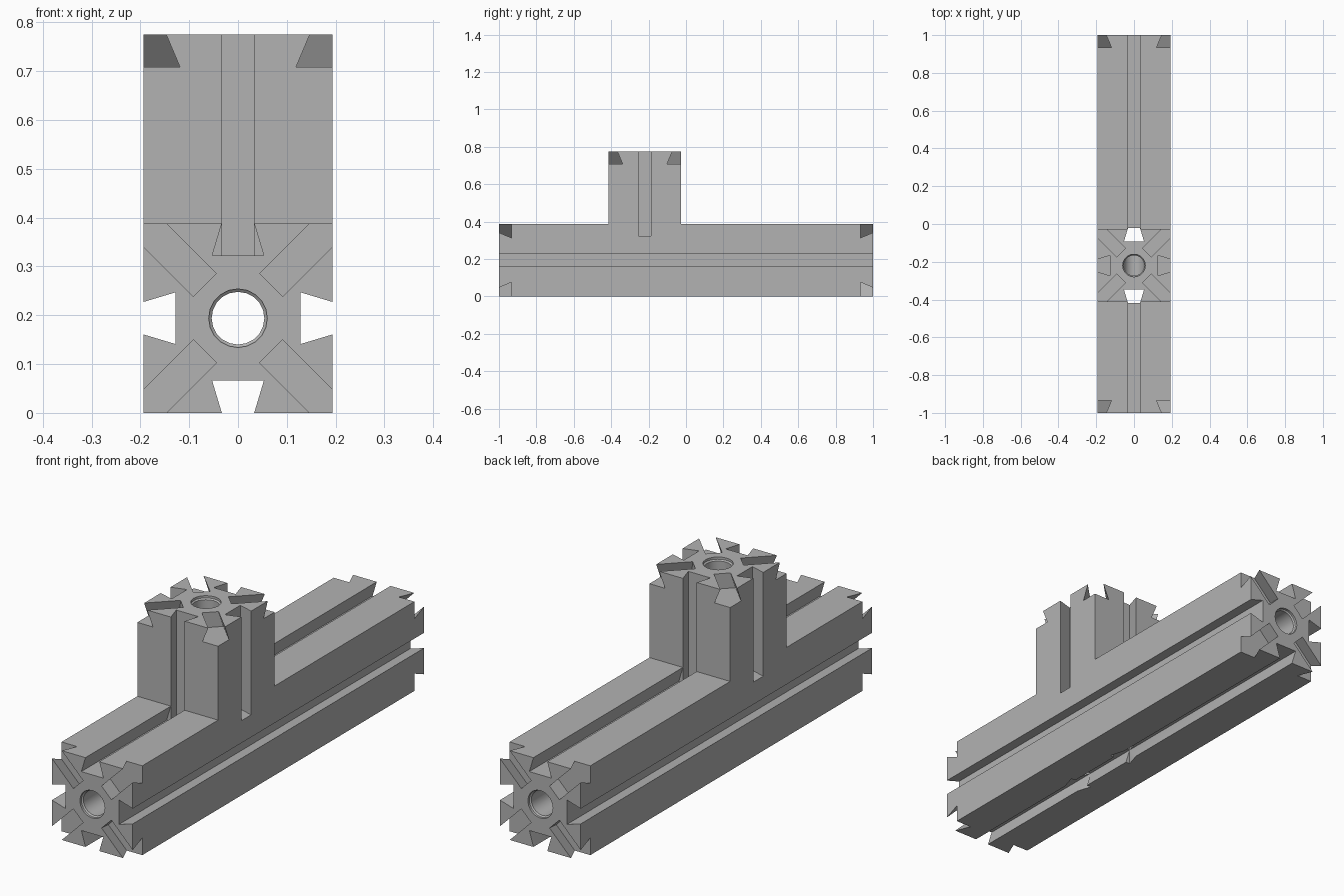
import bpy, bmesh, math
from mathutils import Vector

if "Cube" in bpy.data.objects:
    bpy.data.objects.remove(bpy.data.objects["Cube"])

H = 0.194              # half width of the square bar
TOP = 0.775            # top of the post
POST_Y = -0.22         # post centre
DEPTH = 0.066          # dovetail depth
X, Y, Z = Vector((1, 0, 0)), Vector((0, 1, 0)), Vector((0, 0, 1))
BEAM_C = Vector((0, 0, H))
POST_C = Vector((0, POST_Y, 0))

grey = bpy.data.materials.new("matte grey")
grey.use_nodes = True
grey.diffuse_color = (0.45, 0.45, 0.45, 1)
grey.node_tree.nodes["Principled BSDF"].inputs["Base Color"].default_value = grey.diffuse_color


def make(name, bm):
    bmesh.ops.recalc_face_normals(bm, faces=bm.faces)
    mesh = bpy.data.meshes.new(name)
    bm.to_mesh(mesh)
    bm.free()
    mesh.materials.append(grey)
    ob = bpy.data.objects.new(name, mesh)
    bpy.context.collection.objects.link(ob)
    return ob


def loft(name, rings):
    """Closed solid through a list of matching rings of points."""
    bm = bmesh.new()
    loops = [[bm.verts.new(p) for p in ring] for ring in rings]
    n = len(loops[0])
    for a, b in zip(loops, loops[1:]):
        for i in range(n):
            j = (i + 1) % n
            bm.faces.new((a[i], a[j], b[j], b[i]))
    bm.faces.new(loops[0])
    bm.faces.new(loops[-1])
    return make(name, bm)


def box(name, lo, hi):
    ring = [(lo[0], lo[1]), (hi[0], lo[1]), (hi[0], hi[1]), (lo[0], hi[1])]
    return loft(name, [[(x, y, z) for x, y in ring] for z in (lo[2], hi[2])])


def dovetail(mouth, inward, along, start, stop):
    """Groove cutter that widens inward, running from start to stop."""
    side = along.cross(inward)
    profile = ((-0.032, -0.004), (0.032, -0.004), (0.053, DEPTH), (-0.053, DEPTH))
    return loft("groove_cutter", [[mouth + along * t + side * s + inward * d
                                   for s, d in profile] for t in (start, stop)])


def bore(centre, axis, u, v, stations):
    """Round cutter through (distance, radius) stations along an axis."""
    angles = [math.tau * i / 20 for i in range(20)]
    return loft("bore_cutter", [[centre + axis * t + (u * math.cos(a) + v * math.sin(a)) * r
                                 for a in angles] for t, r in stations])


def combine(body, tool, operation):
    tool.hide_render = True
    mod = body.modifiers.new(operation, 'BOOLEAN')
    mod.operation, mod.solver, mod.object = operation, 'EXACT', tool
    bpy.context.view_layer.objects.active = body
    bpy.ops.object.modifier_apply(modifier=mod.name)
    bpy.data.objects.remove(tool)


# Solid beam with the post standing on it
body = box("slotted_t_joint", (-H, -1, 0), (H, 1, 2 * H))
combine(body, box("post", (-H, POST_Y - H, H), (H, POST_Y + H, TOP)), 'UNION')

cutters = []
# Beam grooves: both sides and underside run through, the top stops at the post
for inward in (X, -X, Z):
    cutters.append(dovetail(BEAM_C - inward * H, inward, Y, -1.1, 1.1))
for start, stop in ((-1.1, POST_Y - H), (POST_Y + H, 1.1)):
    cutters.append(dovetail(Z * 2 * H, -Z, Y, start, stop))

# Post grooves: front and back pass through the beam, sides stop below its top
for inward in (Y, -Y):
    cutters.append(dovetail(POST_C - inward * H, inward, Z, -0.1, 0.9))
for inward in (X, -X):
    cutters.append(dovetail(POST_C - inward * H, inward, Z, 2 * H - DEPTH + 0.002, 0.9))

# Diagonal corner slots on the beam ends and the post top
ends = ((BEAM_C - Y, Y, X, Z), (BEAM_C + Y, -Y, X, Z), (POST_C + Z * TOP, -Z, X, Y))
for centre, inward, u, v in ends:
    for a in (-1, 1):
        for b in (-1, 1):
            cutters.append(dovetail(centre, inward, (u * a + v * b).normalized(), 0.096, 0.4))

# Chamfered bores
cutters.append(bore(BEAM_C, Y, X, Z, ((-1.01, 0.06), (-0.99, 0.06), (-0.985, 0.054),
                                      (0.985, 0.054), (0.99, 0.06), (1.01, 0.06))))
cutters.append(bore(POST_C, Z, X, Y, ((H, 0.054), (TOP - 0.015, 0.054),
                                      (TOP - 0.01, 0.06), (TOP + 0.01, 0.06))))
for cutter in cutters:
    combine(body, cutter, 'DIFFERENCE')

# Crisp flat planes, smooth bores
bpy.ops.object.select_all(action='DESELECT')
body.select_set(True)
bpy.context.view_layer.objects.active = body
bpy.ops.object.shade_smooth_by_angle(angle=math.radians(25))
